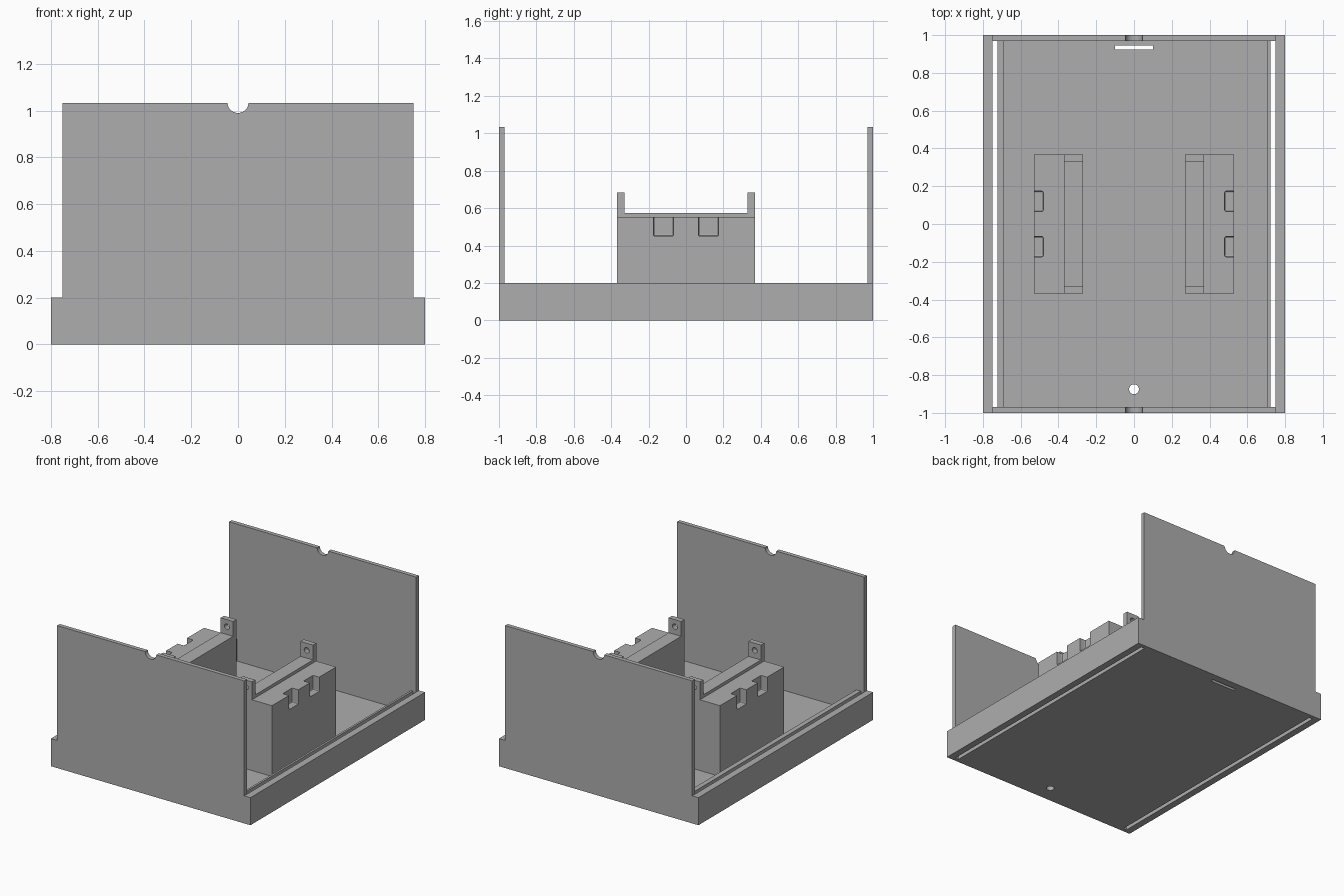
import bpy, bmesh
from math import pi, sin, cos
from mathutils import Matrix, Vector

if "Cube" in bpy.data.objects:
    bpy.data.objects.remove(bpy.data.objects["Cube"], do_unlink=True)

grey = bpy.data.materials.new("plain grey")
grey.use_nodes = True
grey.diffuse_color = (0.42, 0.42, 0.42, 1)
grey.node_tree.nodes["Principled BSDF"].inputs["Base Color"].default_value = grey.diffuse_color


def finish(name, bm):
    bmesh.ops.recalc_face_normals(bm, faces=bm.faces)
    mesh = bpy.data.meshes.new(name)
    bm.to_mesh(mesh)
    bm.free()
    mesh.materials.append(grey)
    obj = bpy.data.objects.new(name, mesh)
    bpy.context.collection.objects.link(obj)
    return obj


def box(name, x, y, z):
    bm = bmesh.new()
    bmesh.ops.create_cube(bm, size=1)
    for v in bm.verts:
        v.co = Vector([(r[0] + r[1]) / 2 + c * abs(r[1] - r[0]) for r, c in zip((x, y, z), v.co)])
    return finish(name, bm)


def rod(name, centre, radius, depth, axis="Z"):
    turn = Matrix.Rotation(pi / 2, 4, "X") if axis == "Y" else Matrix()
    bm = bmesh.new()
    bmesh.ops.create_cone(bm, cap_ends=True, segments=32, radius1=radius, radius2=radius,
                          depth=depth, matrix=Matrix.Translation(centre) @ turn)
    return finish(name, bm)


def combine(target, tool, operation="DIFFERENCE"):
    mod = target.modifiers.new(operation, "BOOLEAN")
    mod.operation, mod.solver, mod.object = operation, "EXACT", tool
    bpy.context.view_layer.objects.active = target
    bpy.ops.object.modifier_apply(modifier=mod.name)
    bpy.data.objects.remove(tool, do_unlink=True)


FLOOR, RIM, END = 0.04, 0.2, 0.97

# Tray with a sunken floor, long side slots, a cable slot and a round hole
tray = box("base_tray", (-0.8, 0.8), (-1, 1), (0, RIM))
combine(tray, box("cavity", (-0.688, 0.708), (-END, END), (FLOOR, 0.5)))
for s in (-1, 1):
    combine(tray, box("side_slot", (s * 0.723, s * 0.75), (-END, END), (-0.1, 0.5)))
combine(tray, box("cable_slot", (-0.1, 0.1), (0.923, 0.945), (-0.1, 0.3)))
combine(tray, rod("floor_hole", (0, -0.875, 0), 0.026, 0.4))

# Tall end panels with a half-round notch in the top edge
for name, y in (("front_panel", -1), ("back_panel", END)):
    panel = box(name, (-0.75, 0.75), (y, y + 0.03), (RIM, 1.033))
    combine(panel, rod("notch", (0, y, 1.035), 0.045, 0.3, "Y"))

# Two mirrored support blocks, each with a ledge, end tabs and outer notches
for side, s in (("right", -1), ("left", 1)):
    block = box(side + "_support_block", (s * 0.27, s * 0.53), (-0.368, 0.368), (FLOOR, 0.553))
    for y in (-0.12, 0.12):
        cutter = box("block_notch", (s * 0.48, s * 0.6), (y - 0.054, y + 0.054), (0.45, 0.7))
        bevel = cutter.modifiers.new("soft corners", "BEVEL")
        bevel.width, bevel.segments = 0.008, 2
        combine(block, cutter)
    box(side + "_ledge", (s * 0.27, s * 0.37), (-0.368, 0.368), (0.553, 0.575))
    for end, t in (("front", -1), ("back", 1)):
        tab = box(f"{side}_{end}_tab", (s * 0.27, s * 0.37), (t * 0.33, t * 0.368), (0.575, 0.683))
        combine(tab, rod("tab_hole", (s * 0.32, t * 0.35, 0.632), 0.02, 0.2, "Y"))
